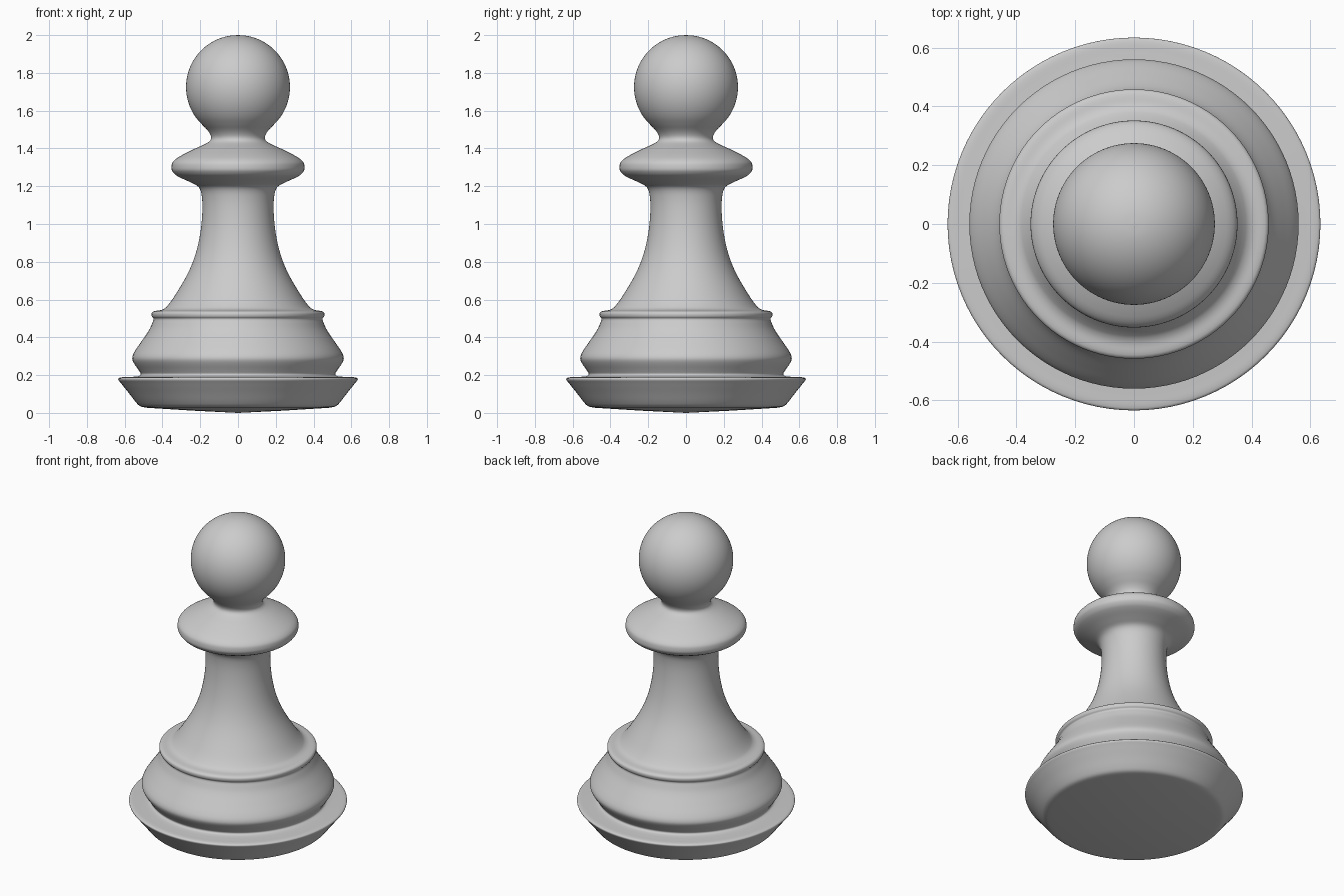
import bpy, bmesh, math
from mathutils import Vector

if "Cube" in bpy.data.objects:
    bpy.data.objects.remove(bpy.data.objects["Cube"])

SEGMENTS = 96
STEPS = 4


def smooth_profile(points):
    """Hermite curve through (radius, height) points, tangents scaled to each span."""
    p = [Vector(q) for q in points]
    last = len(p) - 1
    tan = [(p[min(i + 1, last)] - p[max(i - 1, 0)]).normalized() for i in range(last + 1)]
    out = []
    for i in range(last):
        span = (p[i + 1] - p[i]).length
        a, b = tan[i] * span, tan[i + 1] * span
        for k in range(STEPS):
            t = k / STEPS
            out.append(p[i] * (2*t**3 - 3*t**2 + 1) + a * (t**3 - 2*t**2 + t)
                       + p[i + 1] * (3*t**2 - 2*t**3) + b * (t**3 - t**2))
    return out + [p[-1]]


def lathe(name, profile):
    """Revolve a profile that starts and ends on the z axis."""
    bm = bmesh.new()
    bottom = bm.verts.new((0, 0, profile[0][1]))
    top = bm.verts.new((0, 0, profile[-1][1]))
    angles = [2 * math.pi * i / SEGMENTS for i in range(SEGMENTS)]
    rings = [[bm.verts.new((r * math.cos(a), r * math.sin(a), z)) for a in angles]
             for r, z in profile[1:-1]]
    for i in range(SEGMENTS):
        j = (i + 1) % SEGMENTS
        bm.faces.new((bottom, rings[0][j], rings[0][i]))
        bm.faces.new((top, rings[-1][i], rings[-1][j]))
        for lo, hi in zip(rings, rings[1:]):
            bm.faces.new((lo[i], lo[j], hi[j], hi[i]))
    for f in bm.faces:
        f.smooth = True
    mesh = bpy.data.meshes.new(name)
    bm.to_mesh(mesh)
    bm.free()
    obj = bpy.data.objects.new(name, mesh)
    bpy.context.collection.objects.link(obj)
    return obj


# Slightly domed underside and flared foot
foot = [(0.48, 0.027), (0.515, 0.034), (0.535, 0.05), (0.578, 0.105), (0.622, 0.16),
        (0.634, 0.178), (0.625, 0.187), (0.58, 0.19)]
# Swelling ring above the foot, and the bead on top of it
ring = [(0.53, 0.194), (0.515, 0.203), (0.522, 0.22), (0.552, 0.265), (0.56, 0.29),
        (0.55, 0.32), (0.51, 0.38), (0.47, 0.44), (0.452, 0.48), (0.447, 0.498),
        (0.456, 0.51), (0.457, 0.528), (0.445, 0.538), (0.405, 0.545)]
# Waisted stem
stem = [(0.38, 0.56), (0.335, 0.62), (0.265, 0.74), (0.225, 0.84), (0.2, 0.95),
        (0.189, 1.06), (0.192, 1.15), (0.208, 1.195)]
# Collar and neck
collar = [(0.25, 1.22), (0.325, 1.256), (0.348, 1.28), (0.352, 1.3), (0.346, 1.327),
          (0.315, 1.354), (0.23, 1.398), (0.165, 1.428), (0.145, 1.446), (0.144, 1.467),
          (0.16, 1.495)]
# Ball head, from just above the neck up to the pole
head = []
for k in range(15):
    a = math.radians(-46 + 136 * k / 14)
    head.append((0.275 * math.cos(a), 1.725 + 0.275 * math.sin(a)))
head[-1] = (0, 2.0)

# The underside stays straight; everything above it is smoothed
outline = [(0, 0), (0.24, 0.012)] + [tuple(v) for v in smooth_profile(foot + ring + stem + collar + head)]
lathe("turned_game_piece", outline)
